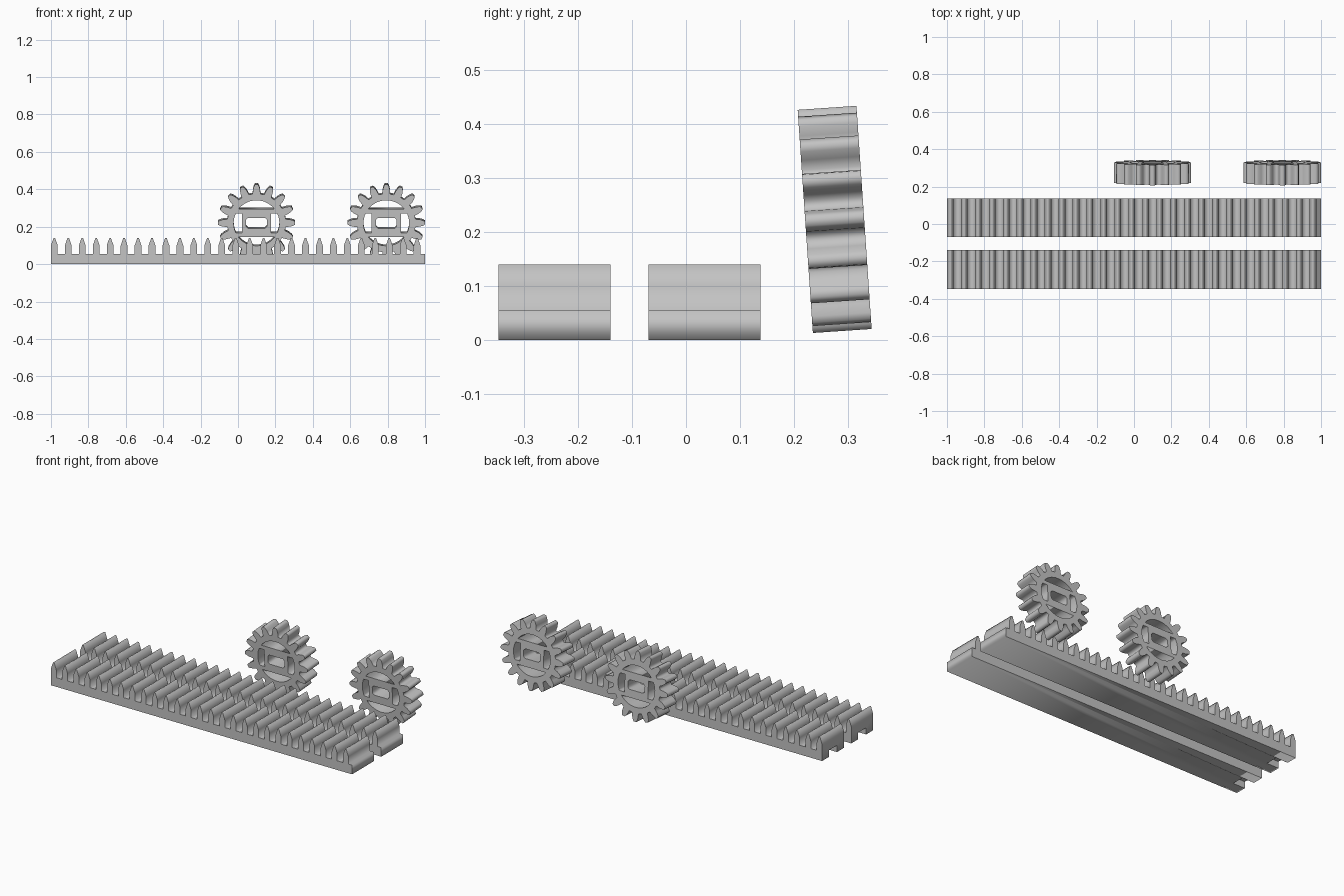
import bpy
import math
from mathutils import Matrix

cube = bpy.data.objects.get("Cube")
if cube:
    bpy.data.objects.remove(cube)

grey = bpy.data.materials.new("light grey")
grey.use_nodes = True
COLOUR = (0.55, 0.55, 0.55, 1)
grey.diffuse_color = COLOUR
grey.node_tree.nodes["Principled BSDF"].inputs["Base Color"].default_value = COLOUR


def plate(name, outlines, thickness):
    """Closed x-z outlines (first outer, rest holes) extruded along y, as a mesh."""
    curve = bpy.data.curves.new(name, "CURVE")
    curve.dimensions = "2D"
    curve.fill_mode = "BOTH"
    curve.extrude = thickness / 2
    for points in outlines:
        spline = curve.splines.new("POLY")
        spline.points.add(len(points) - 1)
        for p, (x, z) in zip(spline.points, points):
            p.co = (x, z, 0, 1)
        spline.use_cyclic_u = True
    temp = bpy.data.objects.new(name + "_curve", curve)
    bpy.context.collection.objects.link(temp)
    graph = bpy.context.evaluated_depsgraph_get()
    mesh = bpy.data.meshes.new_from_object(temp.evaluated_get(graph))
    bpy.data.objects.remove(temp)
    mesh.transform(Matrix.Rotation(math.pi / 2, 4, "X"))
    mesh.materials.clear()
    mesh.materials.append(grey)
    obj = bpy.data.objects.new(name, mesh)
    bpy.context.collection.objects.link(obj)
    return obj


# Toothed racks with a slot under the -x end
TEETH, PITCH, TOOTH = 27, 0.0746, 0.036
BASE, SHOULDER, TIP = 0.055, 0.1, 0.14


def rack_outline():
    points = [(1, BASE), (1, 0), (-1, 0)]
    for i in range(TEETH):
        x = -1 + i * PITCH
        mid = x + TOOTH / 2
        points += [(x, BASE)] if i else []
        points += [(x, SHOULDER), (mid - 0.004, TIP), (mid + 0.004, TIP),
                   (x + TOOTH, SHOULDER), (x + TOOTH, BASE)]
    return points


for name, y in (("front_rack", -0.243), ("rear_rack", 0.034)):
    rack = plate(name, [rack_outline()], 0.207)
    rack.location.y = y
    bpy.ops.mesh.primitive_cube_add(size=1, location=(-1, y, 0))
    cutter = bpy.context.object
    cutter.name = name + "_slot_cutter"
    cutter.scale = (0.16, 0.075, 0.08)
    cutter.hide_render = True
    cutter.data.materials.append(grey)
    # Weld the extruded shell so that the cut is solid
    weld = rack.modifiers.new("weld", "WELD")
    weld.merge_threshold = 0.0001
    cut = rack.modifiers.new("slot", "BOOLEAN")
    cut.object = cutter
    cut.solver = "EXACT"
    bpy.context.view_layer.update()
    graph = bpy.context.evaluated_depsgraph_get()
    rack_mesh = bpy.data.meshes.new_from_object(rack.evaluated_get(graph))
    rack.modifiers.clear()
    rack.data = rack_mesh
    bpy.data.objects.remove(cutter)


# Gear wheels
GEAR_TEETH, OUTER, ROOT, RIM = 16, 0.207, 0.157, 0.122


def gear_outline():
    points = []
    # Half widths of a tooth from root to tip
    flank = [(ROOT, 0.021), (0.18, 0.019), (0.197, 0.014), (OUTER, 0.008)]
    for i in range(GEAR_TEETH):
        turn = 2 * math.pi * i / GEAR_TEETH
        sides = [(r, -w) for r, w in flank] + [(r, w) for r, w in reversed(flank)]
        for r, w in sides:
            a = turn + w / r
            points.append((r * math.cos(a), r * math.sin(a)))
    return points


def arc(start, end, steps=14):
    return [(RIM * math.cos(start + (end - start) * i / steps),
             RIM * math.sin(start + (end - start) * i / steps)) for i in range(steps + 1)]


def gear_holes():
    # Upper and lower windows
    a = math.asin(0.075 / RIM)
    top = arc(a, math.pi - a)
    # Side windows, bounded by the rim and the hub block
    b = math.asin(0.052 / RIM)
    side = arc(-b, b) + [(0.078, 0.052), (0.078, -0.052)]
    # Hub slot with chamfered corners
    slot = [(0.055, 0.018), (0.045, 0.028), (-0.045, 0.028), (-0.055, 0.018),
            (-0.055, -0.018), (-0.045, -0.028), (0.045, -0.028), (0.055, -0.018)]
    return [top, [(x, -z) for x, z in top], side, [(-x, z) for x, z in side], slot]


for name, x in (("middle_gear", 0.099), ("end_gear", 0.793)):
    gear = plate(name, [gear_outline()] + gear_holes(), 0.109)
    gear.location = (x, 0.275, 0.223)
    gear.rotation_euler.x = math.radians(3.9)
